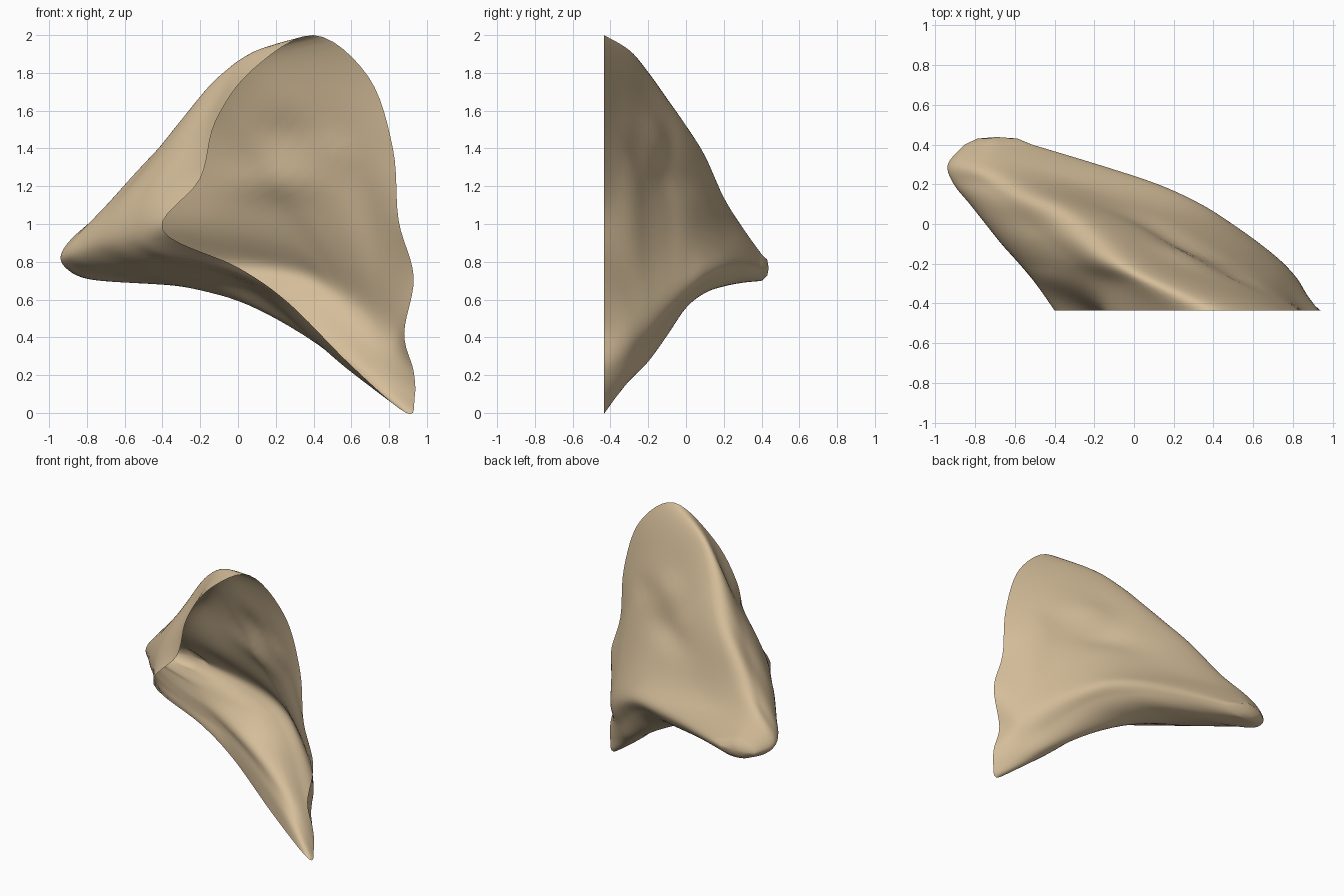
import bpy
import bmesh
import math
from mathutils import Vector

default = bpy.data.objects.get("Cube")
if default:
    bpy.data.objects.remove(default, do_unlink=True)

# Rim of the opening (x, z): four points per side, starting at the top corner
RIM = [(.4, 2), (.69, 1.78), (.82, 1.4), (.85, 1.02),
       (.93, .72), (.88, .42), (.93, .22), (.935, .08),
       (.89, 0), (.6, .25), (.27, .58), (0, .77),
       (-.4, .97), (-.2, 1.24), (-.12, 1.54), (.07, 1.81)]

# Slices towards the back: two points per side, starting at the top corner
SLICES = {
    -.3: [(.14, 1.92), (.57, 1.44), (.82, .62), (.8, .29),
          (.64, .19), (.1, .66), (-.49, .94), (-.17, 1.56)],
    -.2: [(-.01, 1.8), (.41, 1.31), (.74, .58), (.68, .35),
          (.53, .29), (.05, .65), (-.57, .92), (-.29, 1.5)],
    -.1: [(-.12, 1.66), (.27, 1.21), (.62, .64), (.55, .47),
          (.37, .42), (-.1, .66), (-.66, .9), (-.41, 1.39)],
    0: [(-.23, 1.52), (.13, 1.15), (.48, .71), (.41, .59),
        (.21, .56), (-.25, .67), (-.74, .88), (-.53, 1.26)],
    .1: [(-.37, 1.36), (-.05, 1.06), (.32, .77), (.25, .67),
         (.04, .635), (-.4, .69), (-.82, .85), (-.64, 1.16)],
    .2: [(-.56, 1.14), (-.26, .98), (.1, .8), (.05, .71),
         (-.16, .67), (-.55, .7), (-.9, .82), (-.77, 1.02)],
    .3: [(-.72, .98), (-.48, .92), (-.2, .8), (-.24, .73),
         (-.45, .69), (-.79, .71), (-.935, .8), (-.87, .92)],
    .4: [(-.73, .84), (-.64, .82), (-.52, .77), (-.55, .73),
         (-.65, .7), (-.77, .71), (-.85, .76), (-.82, .81)],
}
FRONT, BACK = -.435, .438
AROUND, STEPS = 96, 5


def spline(a, b, c, d, t):
    """Smooth curve from b to c, guided by the neighbours a and d."""
    return b + (c - a) * t / 2 + (a - b * 2.5 + c * 2 - d / 2) * t ** 2 \
        + ((b - c) * 3 + d - a) * t ** 3 / 2


def closed_ring(points, y):
    """Resample a closed outline so that its corners line up between slices."""
    pts = [Vector((x, y, z)) for x, z in points]
    count = len(pts)
    ring = []
    for k in range(AROUND):
        i, t = divmod(k * count / AROUND, 1)
        near = [pts[(int(i) + o) % count] for o in (-1, 0, 1, 2)]
        ring.append(spline(*near, t))
    return ring


def dent(p, x, z, wide, high, depth):
    """Soft push along the depth axis around one spot."""
    return depth * math.exp(-((p.x - x) / wide) ** 2 - ((p.z - z) / high) ** 2)


# Loft the rings from the opening to the rounded back tip
keys = [closed_ring(RIM, FRONT)]
keys += [closed_ring(points, y) for y, points in SLICES.items()]
rings = []
for i in range(len(keys) - 1):
    before, after = keys[max(i - 1, 0)], keys[min(i + 2, len(keys) - 1)]
    for s in range(STEPS):
        rings.append([spline(*p, s / STEPS)
                      for p in zip(before, keys[i], keys[i + 1], after)])
rings.append(keys[-1])

# Soft folds in the upper bowl: only on the back wall, fading out at the rim
for ring in rings:
    for k, p in enumerate(ring[:AROUND // 4]):
        fade = min(1, (p.y - FRONT) * 5) * math.sin(4 * math.pi * k / AROUND)
        p.y += fade * (dent(p, .25, 1.48, .15, .1, .03)
                       + dent(p, .2, 1.22, .25, .09, -.03)
                       + dent(p, .55, 1.38, .12, .08, -.02))

bm = bmesh.new()
loops = [[bm.verts.new(p) for p in ring] for ring in rings]
for a, b in zip(loops, loops[1:]):
    for k in range(AROUND):
        n = (k + 1) % AROUND
        bm.faces.new((a[k], a[n], b[n], b[k]))

# Close the back tip with a shallow dome
centre = sum((v.co for v in loops[-1]), Vector()) / AROUND
inner = []
for v in loops[-1]:
    co = v.co.lerp(centre, .4)
    co.y = .43
    inner.append(bm.verts.new(co))
pole = bm.verts.new((centre.x, BACK, centre.z))
for k in range(AROUND):
    n = (k + 1) % AROUND
    bm.faces.new((loops[-1][k], loops[-1][n], inner[n], inner[k]))
    bm.faces.new((inner[k], inner[n], pole))
bmesh.ops.recalc_face_normals(bm, faces=bm.faces)

mesh = bpy.data.meshes.new("ear_shell")
bm.to_mesh(mesh)
bm.free()
shell = bpy.data.objects.new("ear_shell", mesh)
bpy.context.collection.objects.link(shell)

# Single tan colour
tan = bpy.data.materials.new("tan")
tan.use_nodes = True
colour = (.66, .51, .32, 1)
tan.diffuse_color = colour
tan.node_tree.nodes["Principled BSDF"].inputs["Base Color"].default_value = colour
mesh.materials.append(tan)

# Smooth shading
for face in mesh.polygons:
    face.use_smooth = True
